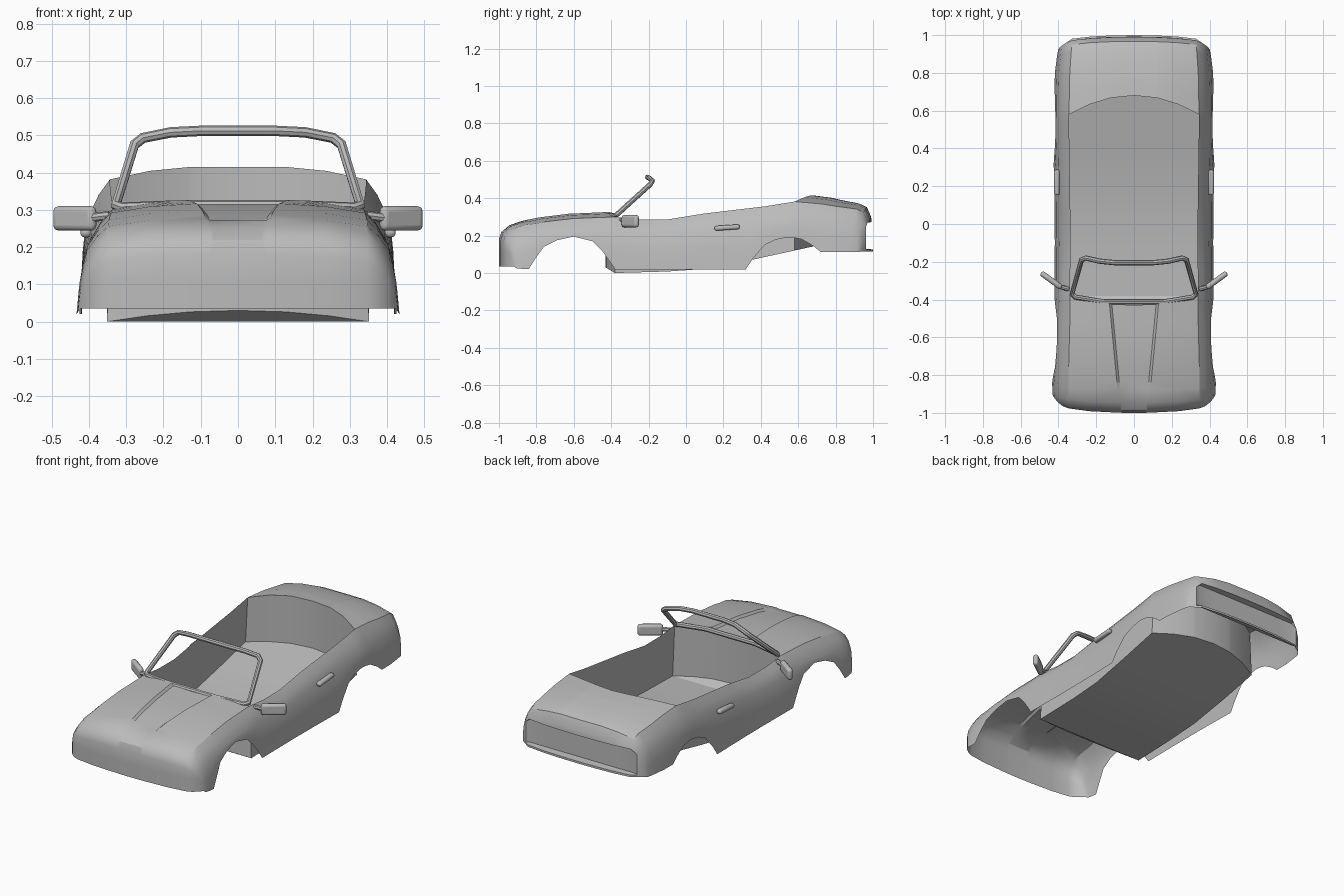
import bpy, bmesh, math
from mathutils import Vector

if "Cube" in bpy.data.objects:
    bpy.data.objects.remove(bpy.data.objects["Cube"])

paint = bpy.data.materials.new("grey_paint")
paint.diffuse_color = (0.5, 0.5, 0.5, 1)
paint.use_nodes = True
paint.node_tree.nodes["Principled BSDF"].inputs["Base Color"].default_value = paint.diffuse_color


def interp(table, t):
    if t <= table[0][0]:
        return table[0][1]
    for (a, va), (b, vb) in zip(table, table[1:]):
        if t <= b:
            return va + (vb - va) * (t - a) / (b - a)
    return table[-1][1]


def finish(ob, mirror=False, angle=32):
    ob.data.materials.append(paint)
    if mirror:
        m = ob.modifiers.new("mirror", 'MIRROR')
        m.use_clip = True
        m.merge_threshold = 0.0005
    bpy.ops.object.select_all(action='DESELECT')
    ob.select_set(True)
    bpy.context.view_layer.objects.active = ob
    bpy.ops.object.shade_smooth_by_angle(angle=math.radians(angle))


def mesh_object(name, quads):
    bm = bmesh.new()
    for q in quads:
        bm.faces.new([bm.verts.new(p) for p in q])
    bmesh.ops.remove_doubles(bm, verts=bm.verts, dist=0.0002)
    bmesh.ops.dissolve_degenerate(bm, edges=bm.edges, dist=0.0001)
    bmesh.ops.recalc_face_normals(bm, faces=bm.faces)
    me = bpy.data.meshes.new(name)
    bm.to_mesh(me)
    bm.free()
    ob = bpy.data.objects.new(name, me)
    bpy.context.collection.objects.link(ob)
    return ob


# Body shape tables, keyed by the y of the flank
lower_edge = [(-.90, .025), (-.895, .025), (-.875, .022), (-.84, .02), (-.80, .085), (-.76, .14),
              (-.69, .175), (-.6, .195), (-.5, .17), (-.45, .12), (-.41, .065), (-.38, .02), (-.25, .02),
              (-.1, .02), (.1, .02), (.32, .02), (.36, .08), (.42, .15), (.48, .178), (.54, .19),
              (.58, .188), (.62, .18), (.68, .145), (.72, .113), (.80, .112), (.87, .112),
              (.895, .112), (.91, .112)]
centre_bow = [(-.90, -.1), (-.895, -.092), (-.875, -.07), (-.84, -.04), (-.76, -.03), (-.5, -.03),
              (-.38, -.05), (-.3, 0), (.5, 0), (.58, .1), (.72, .06), (.80, .04), (.87, .055),
              (.895, .072), (.91, .08)]
crown = [(-.90, .18), (-.895, .22), (-.875, .255), (-.84, .278), (-.76, .297), (-.6, .317), (-.38, .326),
         (-.25, .311), (-.1, .311), (.1, .346), (.42, .387), (.58, .415), (.72, .402), (.80, .388),
         (.87, .372), (.895, .352), (.91, .30)]
half_width = [(-.9, .433), (-.84, .435), (-.5, .424), (0, .42), (.4, .428), (.6, .43), (.8, .425), (.91, .41)]
flank = [(0, 1), (.3, .985), (.6, .955), (.68, .935), (.82, .87), (.92, .80)]


def section(ys, zb):
    w, zt, c = interp(half_width, ys), interp(crown, ys), interp(centre_bow, ys)
    zs = [zb, (zb + .68 * zt) / 2, .68 * zt, .82 * zt, .92 * zt]
    pts = [(w * interp(flank, z / zt), z) for z in zs]
    ridge = interp([(-1, .075), (-.43, .13), (.5, .13)], ys + c)
    drop = interp([(-.9, 0), (-.87, .004), (-.8, .011), (-.38, .012), (-.3, 0)], ys)
    pts += [(.55 * w, .975 * zt), (ridge, zt), (ridge - .013, zt - drop), (0, zt - drop)]
    out = []
    for x, z in pts:
        u = x / w
        b = .3 * u**2 + .7 * u**12 if abs(ys) > .83 else min(1, (u / .8)**2)
        out.append(Vector((x, ys + c * (1 - b), z)))
    return out


# Body shell: lofted sections, open over the cockpit
rows = [section(y, z) for y, z in lower_edge]
cowl = [p[0] for p in lower_edge].index(-.38)
deck = [p[0] for p in lower_edge].index(.58)
quads = []
for r in range(len(rows) - 1):
    for i in range(4 if cowl <= r < deck else 8):
        quads.append((rows[r][i], rows[r][i + 1], rows[r + 1][i + 1], rows[r + 1][i]))


# Front and rear faces hang from the last sections
def cap(row, levels):
    prev = row
    for z, shift, recess in levels:
        cur = []
        for p in row:
            inner = p.x < .335
            y = (.955 if recess else p.y + shift) if inner else p.y
            cur.append(Vector((p.x, y, min(z, p.z))))
        for i in range(len(row) - 1):
            quads.append((prev[i], prev[i + 1], cur[i + 1], cur[i]))
        prev = cur


cap(rows[0], [(.11, 0, 0), (.035, 0, 0)])
cap(rows[-1], [(.272, .002, 0), (.268, 0, 1), (.13, 0, 1), (.126, .01, 0), (.114, .01, 0)])
finish(mesh_object("body_shell", quads), mirror=True)

# Cockpit tub: walls dropped from the opening rim to a shaped floor
rim = rows[cowl][:3:-1] + [rows[r][4] for r in range(cowl + 1, deck)] + rows[deck][4:]
floor_z = [(-.43, .03), (-.38, 0), (-.1, .008), (.1, .022), (.35, .07), (.68, .142)]
base = [Vector((p.x * 1.04, p.y, interp(floor_z, p.y))) for p in rim]
quads = []
for i in range(len(rim) - 1):
    quads.append((rim[i], rim[i + 1], base[i + 1], base[i]))
    a, b = base[i], base[i + 1]
    quads.append((a, b, Vector((0, b.y, b.z)), Vector((0, a.y, a.z))))
finish(mesh_object("cockpit_tub", quads), mirror=True)


# Windscreen frame: closed tube
def tube(name, pts, radius, cyclic):
    cu = bpy.data.curves.new(name, 'CURVE')
    cu.dimensions = '3D'
    cu.bevel_depth = radius
    cu.bevel_resolution = 2
    cu.use_fill_caps = True
    sp = cu.splines.new('POLY')
    sp.points.add(len(pts) - 1)
    for s, p in zip(sp.points, pts):
        s.co = (*p, 1)
    sp.use_cyclic_u = cyclic
    ob = bpy.data.objects.new(name, cu)
    bpy.context.collection.objects.link(ob)
    bpy.ops.object.select_all(action='DESELECT')
    ob.select_set(True)
    bpy.context.view_layer.objects.active = ob
    bpy.ops.object.convert(target='MESH')
    finish(bpy.context.object, angle=40)


half = [(.1, -.205, .512), (.18, -.197, .508), (.255, -.18, .493), (.278, -.19, .475),
        (.328, -.37, .312), (.31, -.387, .306), (.16, -.412, .312)]
tube("windscreen_frame", half + [(-x, y, z) for x, y, z in reversed(half)], .014, True)


# Rounded block for mirrors and handles
def block(name, loc, size, rot, bevel):
    bpy.ops.mesh.primitive_cube_add(size=1, location=loc, rotation=rot)
    ob = bpy.context.object
    ob.name = name
    ob.scale = size
    bpy.ops.object.transform_apply(location=False, rotation=False, scale=True)
    m = ob.modifiers.new("round", 'BEVEL')
    m.width = bevel
    m.segments = 3
    finish(ob, angle=40)


for s, side in ((1, "left"), (-1, "right")):
    block(side + "_mirror", (s * .438, -.298, .277), (.135, .03, .066), (0, 0, s * math.radians(36)), .0145)
    tube(side + "_mirror_arm", [(s * .345, -.345, .285), (s * .40, -.33, .278)], .012, False)
    block(side + "_door_handle", (s * .408, .22, .243), (.03, .135, .026), (math.radians(4), 0, 0), .011)
